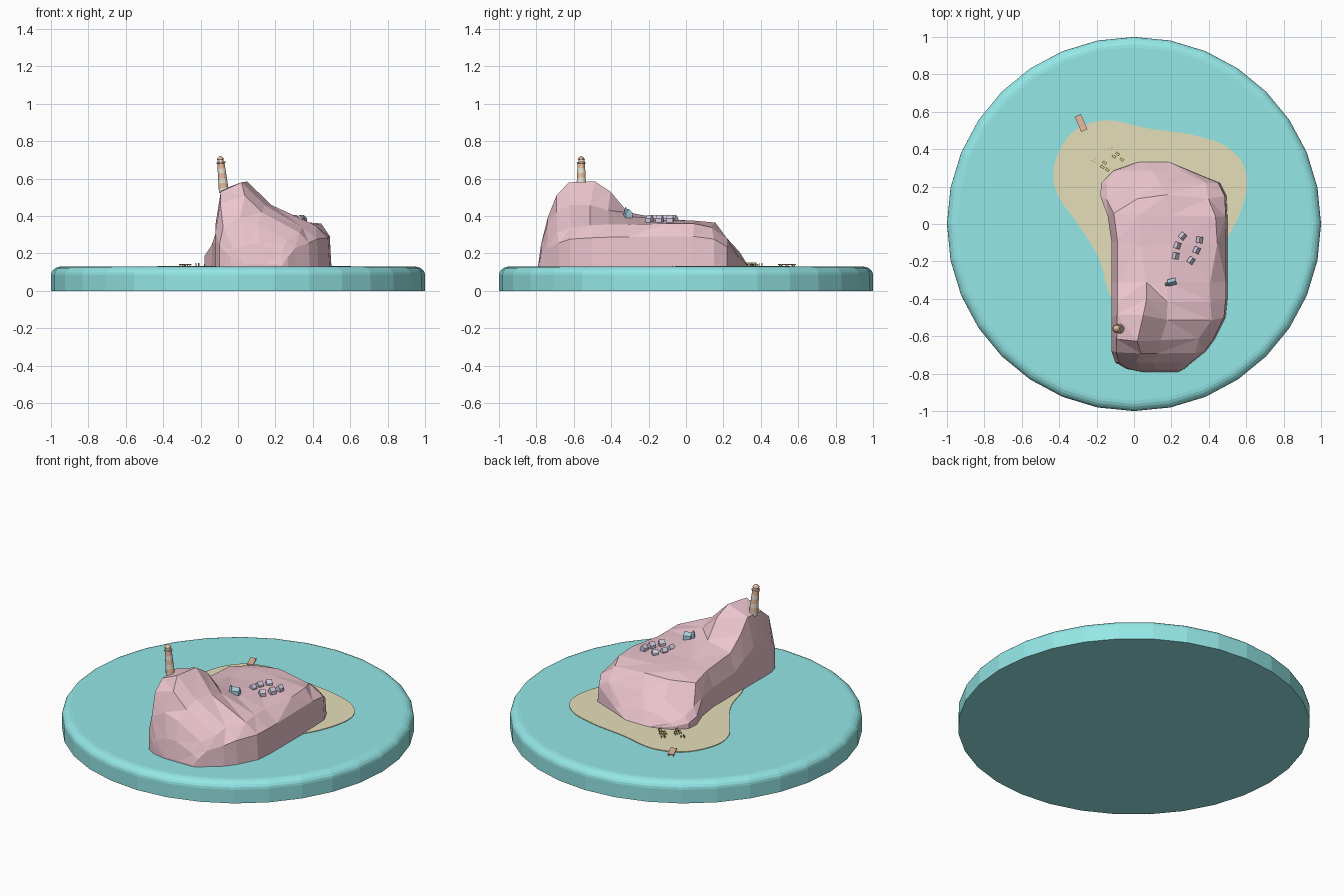
import bpy, bmesh, math, random
from mathutils import Matrix, Vector

if "Cube" in bpy.data.objects:
    bpy.data.objects.remove(bpy.data.objects["Cube"])

random.seed(4)
_mats = {}


def material(name, rgb):
    if name not in _mats:
        _mats[name] = bpy.data.materials.new(name)
        _mats[name].diffuse_color = (*rgb, 1)
    return _mats[name]


def finish(bm, name, mats):
    bmesh.ops.recalc_face_normals(bm, faces=bm.faces[:])
    me = bpy.data.meshes.new(name)
    bm.to_mesh(me)
    bm.free()
    for m in mats:
        me.materials.append(m)
    ob = bpy.data.objects.new(name, me)
    bpy.context.collection.objects.link(ob)
    return ob


def loft(bm, rings, mats=None):
    """Join closed rings of points and cap both ends."""
    vs = [[bm.verts.new(p) for p in r] for r in rings]
    n = len(vs[0])
    for k, (a, b) in enumerate(zip(vs, vs[1:])):
        for i in range(n):
            f = bm.faces.new((a[i], a[(i + 1) % n], b[(i + 1) % n], b[i]))
            f.material_index = mats[k] if mats else 0
    bm.faces.new(vs[0])
    bm.faces.new(vs[-1]).material_index = mats[-1] if mats else 0


def circle(r, z, n):
    return [(r * math.cos(2 * math.pi * i / n), r * math.sin(2 * math.pi * i / n), z) for i in range(n)]


def add_box(bm, centre, size):
    bmesh.ops.create_cube(bm, size=1, matrix=Matrix.Translation(centre) @ Matrix.Diagonal((*size, 1)))


def place(ob, x, y, z, turn=0):
    ob.location = (x, y, z)
    ob.rotation_euler.z = math.radians(turn)


SEA = material("sea", (0.30, 0.80, 0.80))
SAND = material("sand", (0.79, 0.74, 0.49))
ROCK = material("rock", (0.84, 0.56, 0.62))
CREAM = material("cream", (0.80, 0.76, 0.64))
ORANGE = material("orange", (0.80, 0.50, 0.35))
MAUVE = material("mauve", (0.68, 0.62, 0.78))
BLUE = material("blue", (0.38, 0.60, 0.70))
WOOD = material("wood", (0.72, 0.55, 0.22))

# sea disc with a rounded rim
bm = bmesh.new()
rim = [(1, 0), (1, 0.085)]
for i in range(1, 6):
    a = i / 5 * math.pi / 2
    rim.append((0.945 + 0.055 * math.cos(a), 0.085 + 0.045 * math.sin(a)))
loft(bm, [circle(r, z, 32) for r, z in rim])
finish(bm, "sea", [SEA])

# sandy beach, smooth closed outline
outline = [(-0.15, 0.555), (0.08, 0.51), (0.32, 0.475), (0.5, 0.41), (0.595, 0.29), (0.59, 0.13),
           (0.5, -0.07), (0.3, -0.3), (0.0, -0.5), (-0.12, -0.4), (-0.19, -0.18), (-0.3, 0.0),
           (-0.41, 0.16), (-0.425, 0.32), (-0.33, 0.49)]
pts = []
n = len(outline)
for i in range(n):
    p0, p1, p2, p3 = (Vector(outline[(i + k) % n]) for k in (-1, 0, 1, 2))
    for j in range(5):
        t = j / 5
        pts.append(0.5 * (2 * p1 + (p2 - p0) * t + (2 * p0 - 5 * p1 + 4 * p2 - p3) * t * t
                          + (3 * p1 - p0 - 3 * p2 + p3) * t ** 3))
bm = bmesh.new()
loft(bm, [[(p.x, p.y, z) for p in pts] for z in (0.12, 0.134)])
finish(bm, "beach", [SAND])

# rock: sections along y as (y, left, right, left edge z, ridge z, slope z, right edge z)
sections = [
    (-0.79, 0.04, 0.24, 0.14, 0.14, 0.14, 0.14), (-0.775, -0.04, 0.27, 0.22, 0.25, 0.25, 0.20),
    (-0.74, -0.10, 0.31, 0.34, 0.39, 0.36, 0.27), (-0.68, -0.12, 0.385, 0.47, 0.51, 0.42, 0.31),
    (-0.62, -0.12, 0.43, 0.53, 0.58, 0.46, 0.34), (-0.5, -0.12, 0.49, 0.54, 0.585, 0.46, 0.35),
    (-0.4, -0.12, 0.5, 0.46, 0.53, 0.43, 0.355), (-0.31, -0.12, 0.5, 0.38, 0.42, 0.40, 0.355),
    (-0.1, -0.12, 0.5, 0.36, 0.383, 0.38, 0.36), (0.04, -0.14, 0.5, 0.34, 0.375, 0.375, 0.36),
    (0.15, -0.18, 0.495, 0.23, 0.355, 0.365, 0.34), (0.22, -0.175, 0.46, 0.20, 0.27, 0.28, 0.28),
    (0.285, -0.11, 0.3, 0.17, 0.20, 0.21, 0.18), (0.335, 0.03, 0.18, 0.13, 0.13, 0.13, 0.13)]
rings = []
for y, xl, xr, zl, z1, z2, zr in sections:
    w = xr - xl
    prof = [(0, 0.12), (0.0, 0.13 + 0.55 * (zl - 0.13)), (0.05, zl), (0.27, z1), (0.5, z2),
            (0.88, zr), (0.985, 0.13 + 0.7 * (zr - 0.13)), (1, 0.12)]
    ring = []
    for k, (t, z) in enumerate(prof):
        j = 0.02 if 1 < k < 6 and -0.7 < y < 0.2 else 0
        ring.append((xl + t * w + j * random.uniform(-1, 1) * (k > 2), y + j * random.uniform(-1, 1), z))
    rings.append(ring)
bm = bmesh.new()
loft(bm, rings)
bmesh.ops.triangulate(bm, faces=bm.faces[:])
finish(bm, "rock", [ROCK])

# striped lighthouse: bands, gallery, lamp room and cap, leaning slightly left
bm = bmesh.new()
radii, heights, cols = [], [], []
for i in range(7):
    radii.append(0.027 - 0.0012 * i)
    heights.append(-0.02 + 0.026 * i)
    cols.append(i % 2)
radii += [0.024, 0.024, 0.016, 0.016, 0.02, 0.012, 0.003]
heights += [0.138, 0.144, 0.145, 0.158, 0.159, 0.17, 0.176]
cols = cols[:6] + [1, 1, 1, 0, 1, 1, 1, 1]
loft(bm, [circle(r, z, 12) for r, z in zip(radii, heights)], cols)
tower = finish(bm, "lighthouse", [CREAM, ORANGE])
tower.location = (-0.077, -0.56, 0.545)
tower.rotation_euler.y = math.radians(-6)


def house(name, w, d, wall, peak, mat):
    """Gabled house, ridge along local x."""
    bm = bmesh.new()
    prof = [(-d / 2, -0.015), (d / 2, -0.015), (d / 2, wall), (0, peak), (-d / 2, wall)]
    loft(bm, [[(x, y, z) for y, z in prof] for x in (-w / 2, w / 2)])
    return finish(bm, name, [mat])


# village huts in two rows on the plateau
huts = [(0.26, -0.065, 50), (0.232, -0.115, 70), (0.223, -0.17, 80),
        (0.35, -0.085, 82), (0.335, -0.14, 65), (0.305, -0.195, 55)]
for i, (x, y, a) in enumerate(huts):
    place(house(f"hut_{i + 1}", 0.034, 0.034, 0.012, 0.032, MAUVE), x, y, 0.374, a)

# chapel with a pointed steeple
place(house("chapel", 0.045, 0.036, 0.025, 0.045, BLUE), 0.203, -0.31, 0.392, 15)
bm = bmesh.new()
loft(bm, [circle(r, z, 4) for r, z in ((0.012, -0.015), (0.012, 0.035), (0.002, 0.056))])
place(finish(bm, "steeple", [BLUE]), 0.175, -0.322, 0.392, 60)

# sun loungers: slatted seat, raised back, legs
loungers = [(-0.17, 0.305), (-0.143, 0.29), (-0.158, 0.328), (-0.107, 0.36), (-0.065, 0.345), (-0.088, 0.375)]
for i, (x, y) in enumerate(loungers):
    bm = bmesh.new()
    add_box(bm, (0, 0, 0.010), (0.022, 0.014, 0.003))
    add_box(bm, (0.010, 0, 0.014), (0.003, 0.014, 0.009))
    for sx in (-1, 1):
        for sy in (-1, 1):
            add_box(bm, (sx * 0.009, sy * 0.006, 0.005), (0.003, 0.003, 0.01))
    place(finish(bm, f"lounger_{i + 1}", [WOOD]), x, y, 0.133, -35)

# little posts on the sand
bm = bmesh.new()
for cx, cy in ((-0.215, 0.338), (-0.125, 0.402)):
    for dx, dy in ((-0.01, 0), (0.008, 0.008), (0.004, -0.01)):
        add_box(bm, (cx + dx, cy + dy, 0.14), (0.004, 0.004, 0.016))
finish(bm, "beach_posts", [WOOD])

# jetty: deck on posts
bm = bmesh.new()
add_box(bm, (0, 0, 0.012), (0.036, 0.088, 0.005))
for sx in (-1, 1):
    for y in (-0.036, 0, 0.036):
        add_box(bm, (sx * 0.014, y, 0.003), (0.005, 0.005, 0.018))
place(finish(bm, "jetty", [ORANGE]), -0.283, 0.54, 0.13, 23)

for m in bpy.data.materials:
    if m.users and not m.is_grease_pencil:
        m.use_nodes = True
        m.node_tree.nodes["Principled BSDF"].inputs["Base Color"].default_value = m.diffuse_color
